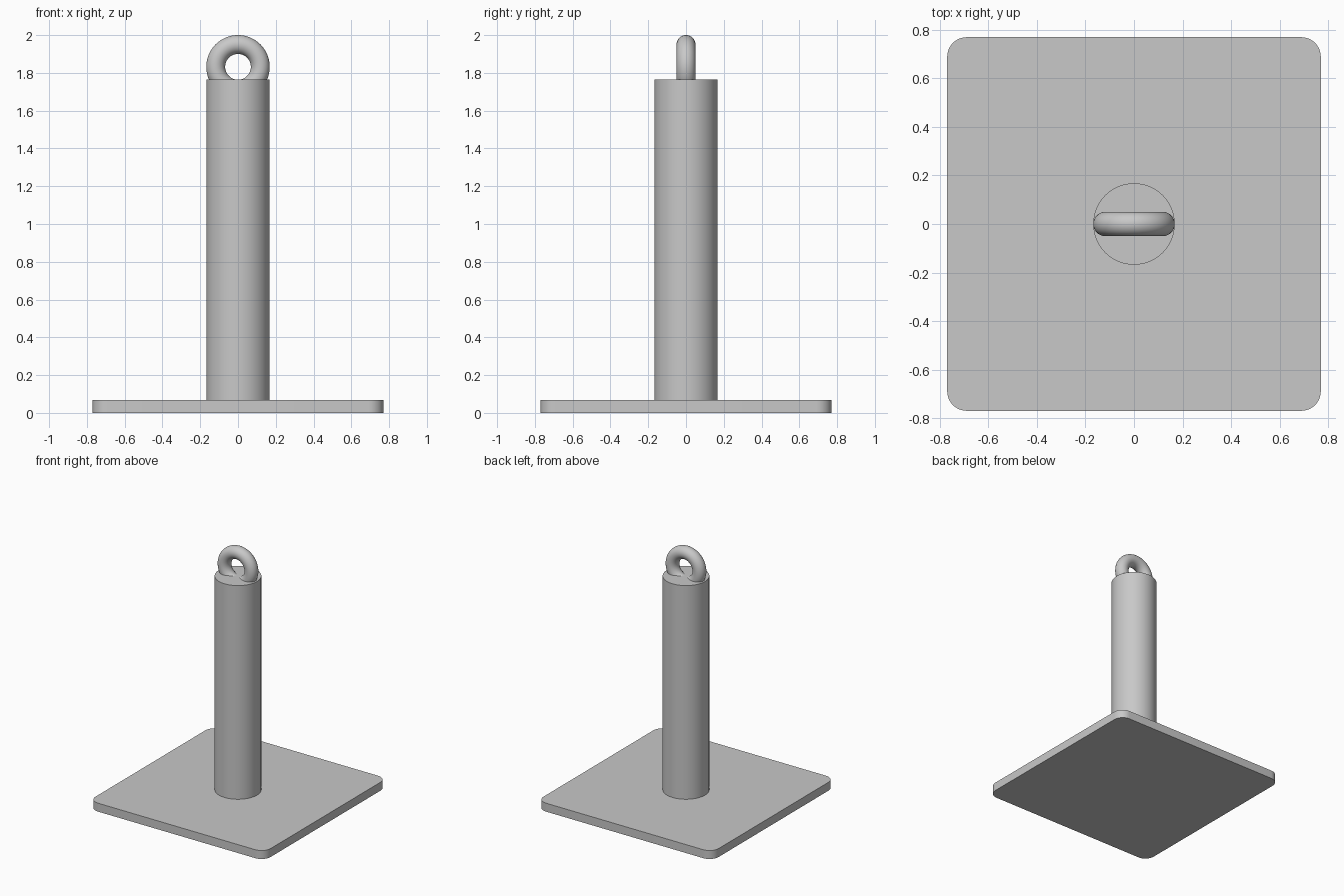
import bpy
import bmesh
import math

cube = bpy.data.objects.get("Cube")
if cube:
    bpy.data.objects.remove(cube, do_unlink=True)

PLATE_HALF, PLATE_TOP, CORNER = 0.77, 0.067, 0.08
POST_RADIUS, POST_TOP = 0.168, 1.765
TUBE = 0.05

grey = bpy.data.materials.new("plain grey")
grey.use_nodes = True
colour = (0.58, 0.58, 0.58, 1)
grey.diffuse_color = colour
grey.node_tree.nodes["Principled BSDF"].inputs["Base Color"].default_value = colour


def finish(name):
    """Name the active object, colour it and smooth its curved sides."""
    ob = bpy.context.object
    ob.name = ob.data.name = name
    ob.data.materials.append(grey)
    bpy.ops.object.shade_smooth_by_angle(angle=math.radians(35))
    return ob


# Base plate: a flat box with its four upright edges rounded
bpy.ops.mesh.primitive_cube_add(size=1, location=(0, 0, PLATE_TOP / 2))
plate = bpy.context.object
plate.scale = (2 * PLATE_HALF, 2 * PLATE_HALF, PLATE_TOP)
bpy.ops.object.transform_apply(location=False, rotation=False, scale=True)
bm = bmesh.new()
bm.from_mesh(plate.data)
upright = [e for e in bm.edges
           if abs(e.verts[0].co.z - e.verts[1].co.z) > PLATE_TOP / 2]
bmesh.ops.bevel(bm, geom=upright, offset=CORNER, segments=10,
                profile=0.5, affect='EDGES')
bm.to_mesh(plate.data)
bm.free()
finish("base_plate")

# Round post standing on the plate
bpy.ops.mesh.primitive_cylinder_add(
    vertices=64, radius=POST_RADIUS, depth=POST_TOP - PLATE_TOP,
    location=(0, 0, (POST_TOP + PLATE_TOP) / 2))
finish("post")

# Lifting ring, upright and half sunk into the top of the post
bpy.ops.mesh.primitive_torus_add(
    major_radius=POST_RADIUS - TUBE, minor_radius=TUBE,
    major_segments=64, minor_segments=32,
    location=(0, 0, 2 - POST_RADIUS), rotation=(math.pi / 2, 0, 0))
finish("top_ring")
